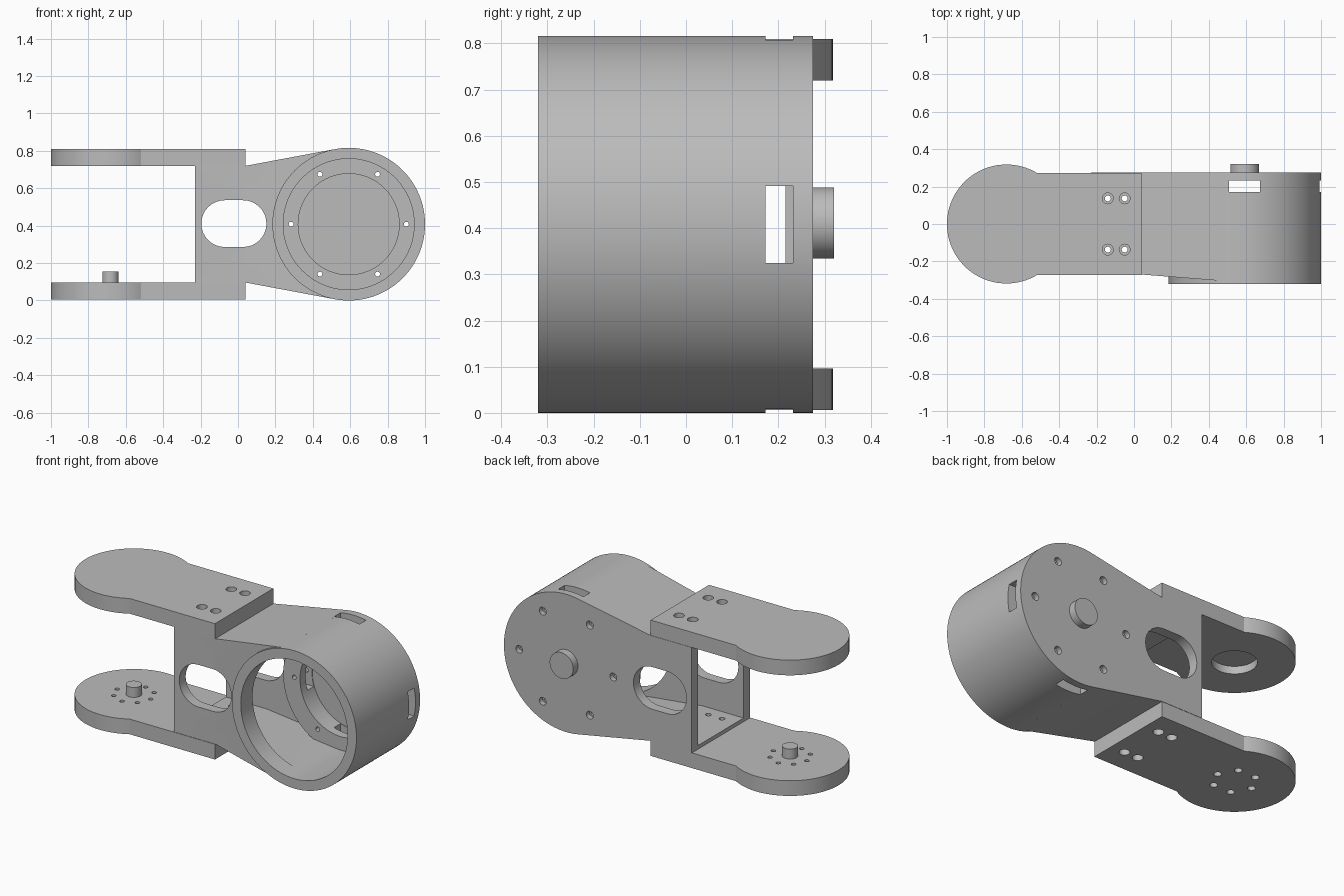
import bpy, bmesh
from math import sin, cos, pi, acos, atan2, hypot
from mathutils import Vector

old = bpy.data.objects.get("Cube")
if old:
    bpy.data.objects.remove(old, do_unlink=True)

CX, CZ, R = 0.592, 0.408, 0.408      # housing axis and radius
PX, PR = -0.682, 0.318               # fork pad centre and radius
INNER, OUTER = 0.312, 0.402          # fork plate heights from the mid-plane

grey = bpy.data.materials.new("light grey")
grey.use_nodes = True
grey.diffuse_color = (0.5, 0.5, 0.5, 1)
grey.node_tree.nodes["Principled BSDF"].inputs["Base Color"].default_value = (0.5, 0.5, 0.5, 1)


def circle(x, y, r, n=32):
    return [(x + r * cos(2 * pi * i / n), y + r * sin(2 * pi * i / n)) for i in range(n)]


def rect(x0, x1, y0, y1):
    return [(x0, y0), (x1, y0), (x1, y1), (x0, y1)]


def solid(name, prisms):
    """Each prism is (outline, axis, start, end); axis Y outlines are x,z and axis Z are x,y."""
    bm = bmesh.new()
    for pts, axis, a, b in prisms:
        place = (lambda u, v, w: (u, w, v)) if axis == "Y" else (lambda u, v, w: (u, v, w))
        face = bm.faces.new([bm.verts.new(place(u, v, a)) for u, v in pts])
        ext = bmesh.ops.extrude_face_region(bm, geom=[face])
        moved = [g for g in ext["geom"] if isinstance(g, bmesh.types.BMVert)]
        bmesh.ops.translate(bm, verts=moved, vec=Vector(place(0, 0, b - a)))
    bmesh.ops.recalc_face_normals(bm, faces=bm.faces)
    mesh = bpy.data.meshes.new(name)
    bm.to_mesh(mesh)
    bm.free()
    mesh.materials.append(grey)
    ob = bpy.data.objects.new(name, mesh)
    bpy.context.collection.objects.link(ob)
    return ob


def activate(ob):
    bpy.ops.object.select_all(action="DESELECT")
    ob.select_set(True)
    bpy.context.view_layer.objects.active = ob


def combine(ob, operation, *prisms):
    tool = solid("helper", prisms)
    tool.hide_render = True
    mod = ob.modifiers.new("combine", "BOOLEAN")
    mod.operation, mod.solver, mod.object = operation, "EXACT", tool
    activate(ob)
    bpy.ops.object.modifier_apply(modifier=mod.name)
    bpy.data.objects.remove(tool, do_unlink=True)


def cut(ob, *prisms):
    combine(ob, "DIFFERENCE", *prisms)


def finish(ob):
    activate(ob)
    bpy.ops.object.shade_smooth_by_angle(angle=0.5)


def teardrop(x0, h, r):
    """Straight block that runs tangentially into a circle of radius r."""
    dx = 0.04 - CX
    a = atan2(h, dx) - acos(r / hypot(dx, h))
    tx, tz = CX + r * cos(a), r * sin(a)
    half = [(x0, h), (0.04, h), (tx, tz)]
    return [(x, CZ + z) for x, z in half] + [(x, CZ - z) for x, z in reversed(half)]


def stadium(x, z, hw, r, n=16):
    pts = []
    for side, start in ((1, -pi / 2), (-1, pi / 2)):
        pts += [(x + side * (hw - r) + r * cos(start + pi * i / n),
                 z + r * sin(start + pi * i / n)) for i in range(n + 1)]
    return pts


# Motor housing: tapered block with sloping front, joined to a drum
housing = solid("motor_housing", [(teardrop(-0.23, INNER, R), "Y", -0.4, 0.275)])
cut(housing, ([(-0.5, -0.6), (0.9, -0.6), (0.9, -0.338), (0.04, -0.27), (-0.5, -0.27)], "Z", -0.2, 1.2))
combine(housing, "UNION", (circle(CX, CZ, R, 128), "Y", -0.32, 0.275))

# Hollow interior and front bore
cut(housing, (teardrop(-0.4, 0.29, 0.35), "Y", -0.21, 0.215))
cut(housing, (circle(CX, CZ, 0.35, 96), "Y", -0.5, 0.2))

# Mounting flange with recess, vent slots and screw holes
combine(housing, "UNION", (circle(CX, CZ, 0.38, 96), "Y", 0.12, 0.25))
cut(housing, (circle(CX, CZ, 0.27, 96), "Y", 0, 0.235))
cut(housing, (rect(CX - 0.083, CX + 0.083, -0.2, 1.1), "Y", 0.172, 0.232))
cut(housing, (rect(0.2, 1.2, CZ - 0.083, CZ + 0.083), "Y", 0.172, 0.232))
screws = [(x, z) for x, z in circle(CX, CZ, 0.308, 6)]
cut(housing, *[(circle(x, z, 0.013, 20), "Y", 0, 0.4) for x, z in screws])
cut(housing, *[(circle(x, z, 0.023, 20), "Y", 0.245, 0.4) for x, z in screws])

# Cable window through both side walls
cut(housing, (stadium(-0.022, CZ + 0.003, 0.174, 0.125), "Y", -0.5, 0.5))

# Fork plates: round pad with a straight neck
neck = 0.273
a = acos((PR ** 2 - neck ** 2) ** 0.5 / PR)
pad = [(PX + PR * cos(t), PR * sin(t)) for t in
       [a + (2 * pi - 2 * a) * i / 80 for i in range(81)]]
outline = pad + [(0.04, -neck), (0.04, neck)]
upper = solid("upper_fork_plate", [(outline, "Z", CZ + INNER, CZ + OUTER)])
lower = solid("lower_fork_plate", [(outline, "Z", CZ - OUTER, CZ - INNER)])

# Bolt holes with counterbores, through plates and housing walls
bolts = [(x, y) for x in (-0.14, -0.05) for y in (-0.137, 0.137)]
for part in (upper, lower, housing):
    cut(part, *[(circle(x, y, 0.016, 20), "Z", -0.2, 1.2) for x, y in bolts])
cut(upper, *[(circle(x, y, 0.029, 24), "Z", CZ + OUTER - 0.04, 1.2) for x, y in bolts])
cut(lower, *[(circle(x, y, 0.029, 24), "Z", -0.2, CZ - OUTER + 0.04) for x, y in bolts])

# Bearing pocket under the upper plate, horn holes in the lower plate
cut(upper, (circle(PX, 0, 0.12, 48), "Z", 0.5, CZ + INNER + 0.045))
cut(lower, *[(circle(x, y, 0.013, 16), "Z", CZ - INNER - 0.035, 0.3) for x, y in circle(PX, 0, 0.11, 8)])
cut(lower, *[(circle(x, y, 0.021, 20), "Z", -0.2, 0.045) for x, y in circle(PX, 0, 0.115, 6)])

# Pivot pins
pin = solid("lower_pivot_pin", [(circle(PX, 0, 0.043), "Z", CZ - INNER - 0.01, 0.155)])
hub = solid("rear_pivot_hub", [(circle(CX, CZ + 0.003, 0.077, 48), "Y", 0.26, 0.32)])

for part in (housing, upper, lower, pin, hub):
    finish(part)
